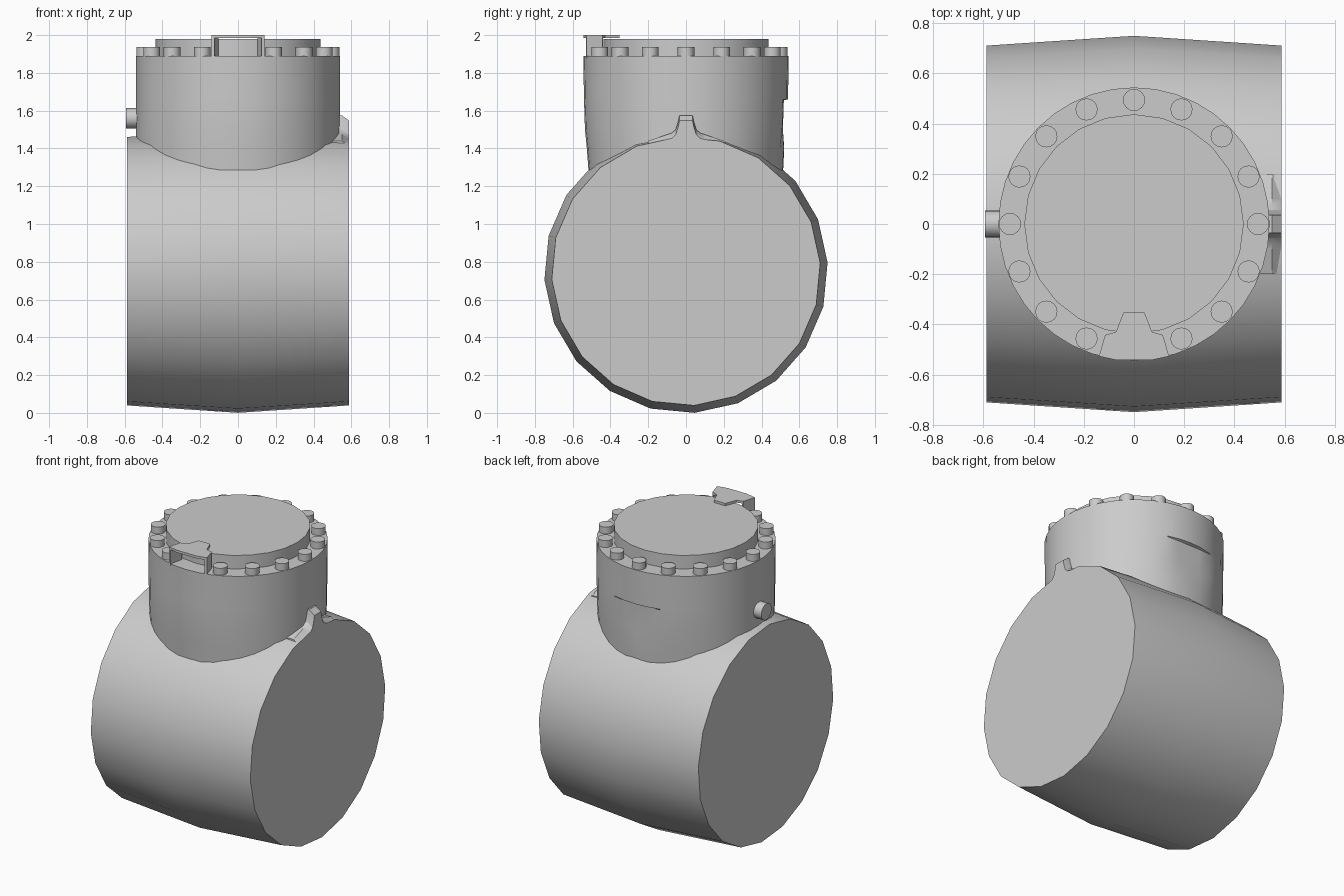
import bpy
import bmesh
from math import sin, cos, pi, radians
from mathutils import Vector

cube = bpy.data.objects.get("Cube")
if cube:
    bpy.data.objects.remove(cube, do_unlink=True)

metal = bpy.data.materials.new("plain_grey_metal")
GREY = (0.6, 0.6, 0.6, 1)
metal.use_nodes = True
metal.diffuse_color = GREY
metal.node_tree.nodes["Principled BSDF"].inputs["Base Color"].default_value = GREY


def loft(name, rings, smooth=True, angle=35):
    """Skin a stack of equal-length rings and close both ends."""
    bm = bmesh.new()
    rows = [[bm.verts.new(p) for p in ring] for ring in rings]
    n = len(rows[0])
    for a, b in zip(rows, rows[1:]):
        for i in range(n):
            j = (i + 1) % n
            bm.faces.new((a[i], a[j], b[j], b[i]))
    bm.faces.new(rows[0])
    bm.faces.new(rows[-1])
    bmesh.ops.recalc_face_normals(bm, faces=bm.faces)
    mesh = bpy.data.meshes.new(name)
    bm.to_mesh(mesh)
    bm.free()
    mesh.materials.append(metal)
    obj = bpy.data.objects.new(name, mesh)
    bpy.context.collection.objects.link(obj)
    if smooth:
        bpy.ops.object.select_all(action="DESELECT")
        obj.select_set(True)
        bpy.context.view_layer.objects.active = obj
        bpy.ops.object.shade_smooth_by_angle(angle=radians(angle))
    return obj


def ring_x(x, r, n, y=0.0, z=0.0, start=0.0):
    return [(x, y + r * cos(start + 2 * pi * i / n), z + r * sin(start + 2 * pi * i / n))
            for i in range(n)]


def ring_z(z, r, n, x=0.0, y=0.0):
    return [(x + r * cos(2 * pi * i / n), y + r * sin(2 * pi * i / n), z) for i in range(n)]


# Barrel-shaped valve body lying along x
loft("valve_body", [ring_x(x, r, 20, z=0.75, start=radians(3.5))
                    for x, r in ((-0.588, 0.712), (0, 0.751), (0.588, 0.712))])


# Neck, narrowing downwards, with a shallow flat at the back
def neck_ring(z, depth, back):
    return [(x, min(y * depth / 0.54, back), z) for x, y, z in ring_z(z, 0.54, 40)]


loft("neck", [neck_ring(1.2, 0.51, 0.51), neck_ring(1.4, 0.525, 0.52),
              neck_ring(1.5, 0.535, 0.513), neck_ring(1.655, 0.54, 0.518),
              neck_ring(1.66, 0.54, 0.54), neck_ring(1.89, 0.544, 0.544)])

# Raised cover
loft("cover", [ring_z(1.88, 0.437, 24), ring_z(1.98, 0.437, 24)])

# Bolts around the cover, leaving the front place for the bracket
for k in range(16):
    if k == 12:
        continue
    a = 2 * pi * k / 16
    x, y = 0.494 * cos(a), 0.494 * sin(a)
    loft(f"bolt_{k + 1}", [ring_z(1.88, 0.044, 16, x, y), ring_z(1.936, 0.044, 16, x, y)])

# Bracket plate resting on the cover, with two bent-down flaps
half = [(0.042, -0.353), (0.072, -0.43), (0.115, -0.442), (0.14, -0.527), (0.07, -0.542)]
outline = half + [(-x, y) for x, y in reversed(half)]
loft("bracket_plate", [[(x, y, z) for x, y in outline] for z in (1.984, 2.0)], smooth=False)
for side, label in ((1, "left"), (-1, "right")):
    flap = [(0.104, -0.44), (0.115, -0.442), (0.14, -0.527), (0.125, -0.53)]
    loft(f"bracket_flap_{label}", [[(side * x, y, z) for x, y in flap] for z in (1.88, 1.99)],
         smooth=False)

# Flared lug on the left end of the body
lug = [(0.035, 1.575), (0.042, 1.54), (0.055, 1.5), (0.075, 1.482), (0.1, 1.474),
       (0.2, 1.44), (0.2, 1.36)]
lug = lug + [(-y, z) for y, z in reversed(lug)]


def lug_ring(x, drop):
    return [(x, y, z - drop) for y, z in lug]


loft("lug", [lug_ring(0.5, 0.0), lug_ring(0.55, 0.0), lug_ring(0.588, 0.028)], angle=30)

# Round stud on the right side of the neck
loft("stud", [ring_x(x, 0.054, 20, z=1.56) for x in (-0.5, -0.593)])
